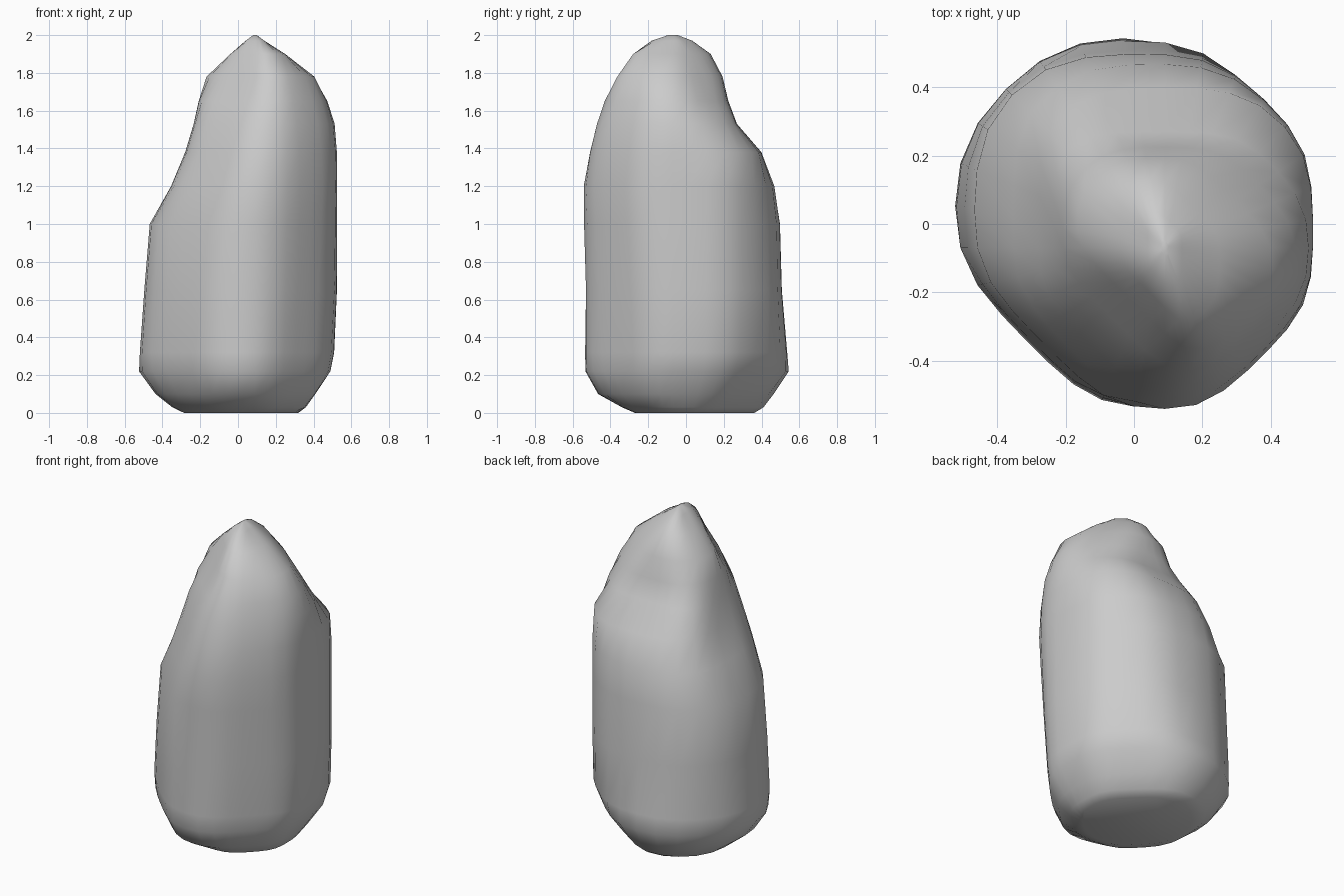
import bpy, bmesh, math

# Reach of the rock outline per height in 8 compass directions, 45 degrees
# apart, starting at +x and turning towards +y
LEVELS = [
    (0.00, .32, .29, .38, .34, .29, .24, .27, .29),
    (0.03, .36, .34, .42, .42, .35, .33, .34, .36),
    (0.10, .41, .40, .47, .48, .44, .40, .47, .43),
    (0.22, .49, .485, .55, .55, .53, .455, .54, .48),
    (0.32, .51, .525, .54, .55, .525, .465, .54, .49),
    (0.65, .525, .53, .51, .54, .50, .455, .535, .51),
    (1.00, .525, .53, .50, .53, .47, .435, .545, .53),
    (1.20, .525, .53, .47, .46, .355, .39, .55, .54),
    (1.38, .525, .52, .40, .385, .28, .34, .52, .53),
    (1.53, .515, .41, .27, .31, .235, .295, .48, .51),
    (1.65, .48, .34, .225, .22, .21, .24, .44, .475),
    (1.78, .41, .26, .195, .18, .17, .165, .38, .43),
    (1.90, .25, .16, .135, .09, .04, .11, .305, .33),
    (1.97, .14, .08, .05, -.02, -.04, .06, .22, .21),
    (2.00, .10, .03, -.03, -.09, -.08, .00, .12, .14),
]
CX, CY = 0.09, -0.07      # axis under the peak
SEGMENTS = 32
POWER = 11                # how crisply the eight sides meet


def radius(angle, reach):
    """Distance to a softened polygon bounded by the eight reaches."""
    total = 0.0
    for k, h in enumerate(reach):
        phi = k * math.pi / 4
        rel = h - CX * math.cos(phi) - CY * math.sin(phi)
        c = math.cos(angle - phi)
        if c > 0:
            total += (c / max(rel, 0.008)) ** POWER
    return total ** (-1 / POWER)


# Loft the boulder through all levels
bm = bmesh.new()
rings = []
for z, *reach in LEVELS:
    ring = []
    for i in range(SEGMENTS):
        a = 2 * math.pi * i / SEGMENTS
        r = radius(a, reach)
        ring.append(bm.verts.new((CX + r * math.cos(a), CY + r * math.sin(a), z)))
    rings.append(ring)
for low, high in zip(rings, rings[1:]):
    for i in range(SEGMENTS):
        j = (i + 1) % SEGMENTS
        bm.faces.new((low[i], low[j], high[j], high[i]))
bm.faces.new(rings[-1])
bm.faces.new(rings[0][::-1])
bmesh.ops.recalc_face_normals(bm, faces=bm.faces)

mesh = bpy.data.meshes.new("boulder")
bm.to_mesh(mesh)
bm.free()
for p in mesh.polygons:
    p.use_smooth = True
boulder = bpy.data.objects.new("boulder", mesh)
bpy.context.collection.objects.link(boulder)
